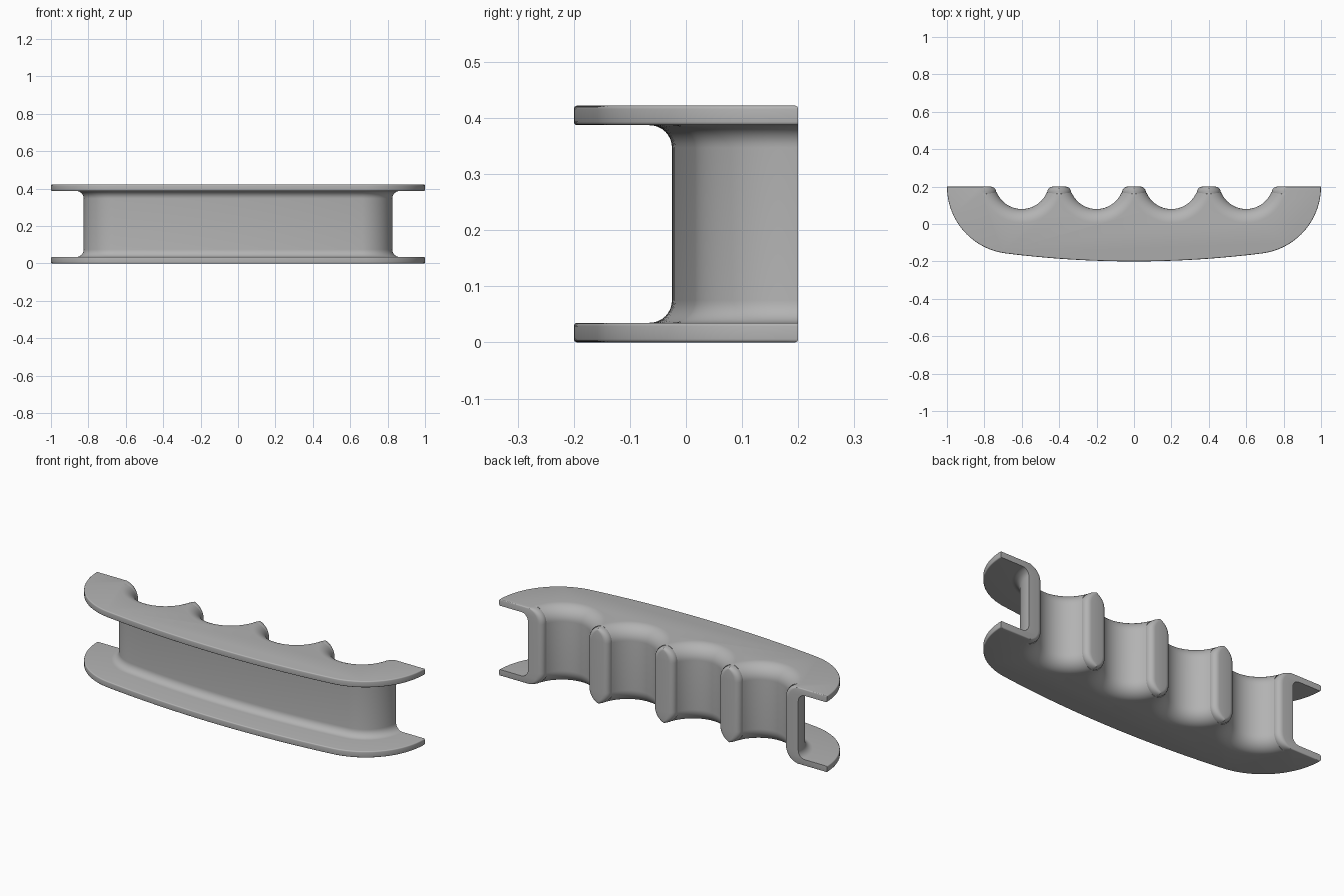
import bpy
import bmesh
from math import sin, cos, pi, sqrt, atan2

if "Cube" in bpy.data.objects:
    bpy.data.objects.remove(bpy.data.objects["Cube"])

HEIGHT = 0.422      # overall height
BACK = 0.2          # y of the flat back
FLANGE = 0.035      # flange thickness
INSET = 0.175       # depth of the groove between the flanges
FILLET = 0.04       # groove corner radius
EDGE = 0.006        # rounding of the flange edges
FLARE = 0.075       # flare of the finger grooves at top and bottom

grey = bpy.data.materials.new("plain grey")
grey.use_nodes = True
colour = (0.45, 0.45, 0.45, 1)
grey.diffuse_color = colour
grey.node_tree.nodes["Principled BSDF"].inputs["Base Color"].default_value = colour


def loft(name, loops):
    """Skin a stack of equal-length loops and cap both ends."""
    bm = bmesh.new()
    rings = [[bm.verts.new(p) for p in loop] for loop in loops]
    n = len(rings[0])
    for low, high in zip(rings, rings[1:]):
        for i in range(n):
            j = (i + 1) % n
            bm.faces.new((low[i], low[j], high[j], high[i]))
    bm.faces.new(rings[0][::-1])
    bm.faces.new(rings[-1])
    bmesh.ops.recalc_face_normals(bm, faces=bm.faces)
    mesh = bpy.data.meshes.new(name)
    bm.to_mesh(mesh)
    bm.free()
    mesh.materials.append(grey)
    obj = bpy.data.objects.new(name, mesh)
    bpy.context.collection.objects.link(obj)
    return obj


def mirrored(half):
    """Complete a list of (z, value) levels about mid height."""
    return half + [(HEIGHT - z, *rest) for z, *rest in reversed(half)]


def body_outline(z, inset, back_inset):
    """Two end arcs tangent to one shallow front arc, closed along the back."""
    end_x, end_r, front_r = 0.64, 0.36, 5.5
    lean = atan2(end_x, front_r - BACK - end_r + 0.0 - 0.0 + 0.0)
    lean = atan2(end_x, front_r - 0.4)
    back = BACK - back_inset
    r, big = end_r - inset, front_r - inset
    right = [(end_x + r * cos(a), BACK - r * sin(a))
             for a in [(pi / 2 - lean) * i / 24 for i in range(25)]]
    front = [(big * sin(a), front_r - BACK - big * cos(a))
             for a in [lean * (1 - i / 12) for i in range(1, 13)]]
    half = [(x, min(y, back)) for x, y in right + front]
    return [(x, y, z) for x, y in half] + [(-x, y, z) for x, y in half[-2::-1]]


# Grip body: flange, filleted groove, flange
levels = []
quarter = [pi / 2 * i / 4 for i in range(5)]
for a in quarter:
    e = EDGE * (1 - sin(a))
    levels.append((EDGE * (1 - cos(a)), e, e))
for a in reversed(quarter):
    levels.append((FLANGE - EDGE * (1 - cos(a)), EDGE * (1 - sin(a)), 0))
for i in range(9):
    a = pi / 2 * i / 8
    levels.append((FLANGE + FILLET * (1 - cos(a)), INSET - FILLET * (1 - sin(a)), 0))
grip = loft("finger_grip", [body_outline(*lv) for lv in mirrored(levels)])


def groove_section(z, radius, centre_x):
    """Finger scallop blended into the flat back by small rounded shoulders."""
    axis_y, f = 0.225, 0.03
    drop = axis_y - (BACK - f)
    dx = sqrt((radius + f) ** 2 - drop ** 2)
    turn = atan2(dx, drop)
    shoulder = [(dx - f * sin(a), BACK - f + f * cos(a))
                for a in [(pi - turn) * i / 6 for i in range(7)]]
    scoop = [(radius * sin(a), axis_y - radius * cos(a))
             for a in [turn * (1 - i / 16) for i in range(1, 17)]]
    half = [(dx, BACK + 0.06)] + shoulder + scoop
    whole = half + [(-x, y) for x, y in half[-2::-1]]
    return [(centre_x + x, y, z) for x, y in whole]


# Four flared finger grooves cut from the back
bpy.context.view_layer.objects.active = grip
flare = [(-0.05, 0.145 + FLARE)]
for i in range(13):
    a = pi / 2 * i / 12
    flare.append((FLARE * (1 - cos(a)), 0.145 + FLARE * (1 - sin(a))))
for centre in (-0.6, -0.2, 0.2, 0.6):
    cutter = loft("groove_cutter", [groove_section(z, r, centre) for z, r in mirrored(flare)])
    cutter.hide_render = True
    cut = grip.modifiers.new("finger_groove", "BOOLEAN")
    cut.operation = "DIFFERENCE"
    cut.solver = "EXACT"
    cut.object = cutter
    bpy.ops.object.modifier_apply(modifier=cut.name)
    bpy.data.objects.remove(cutter)

bpy.ops.object.select_all(action="DESELECT")
grip.select_set(True)
bpy.ops.object.shade_smooth_by_angle(angle=pi / 6)
